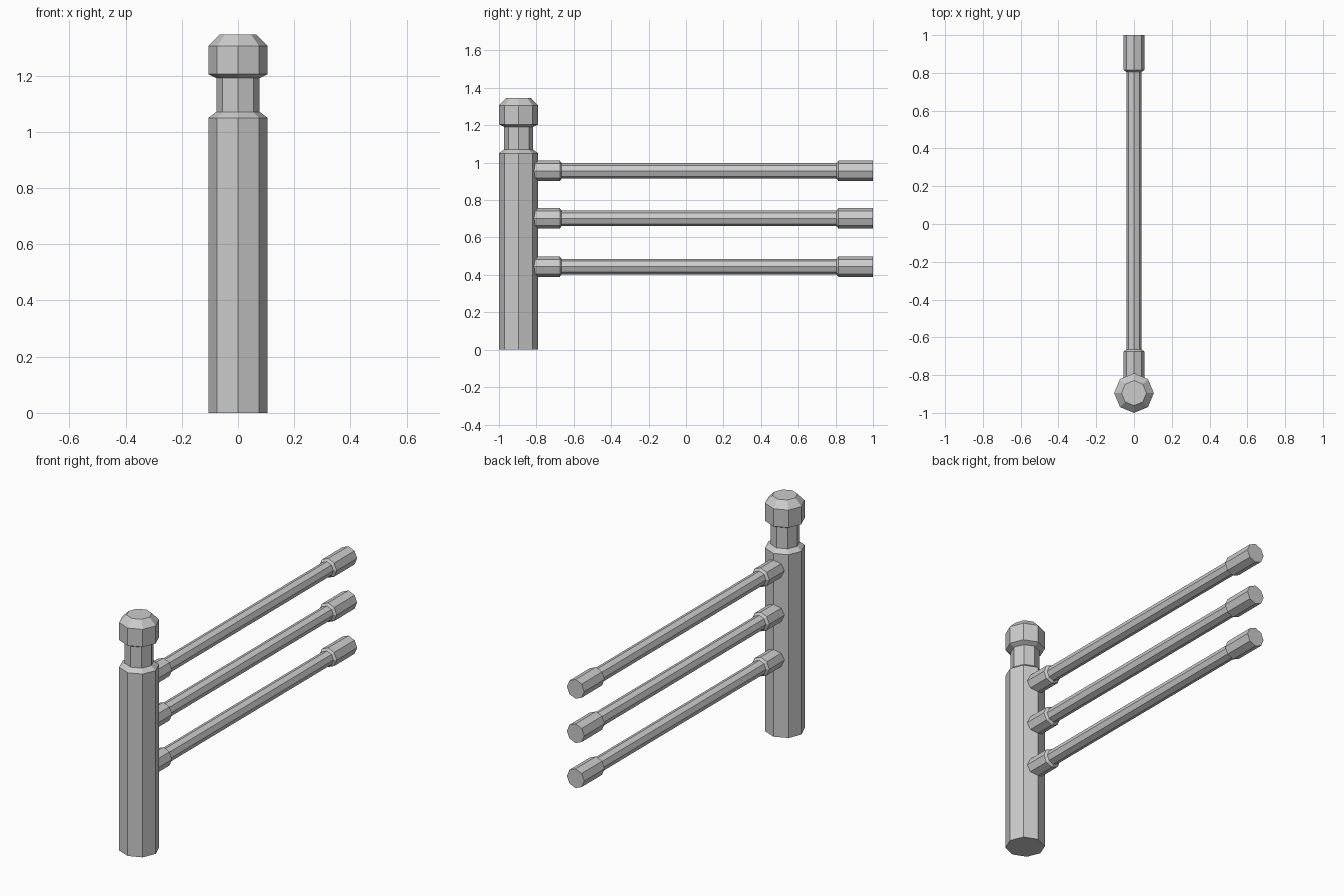
import bpy, bmesh
from math import cos, sin, pi
from mathutils import Vector

if "Cube" in bpy.data.objects:
    bpy.data.objects.remove(bpy.data.objects["Cube"])

SIDES = 8


def lathe(name, profile, origin, axis):
    """Flat-faced octagonal solid from (radius, distance along axis) pairs."""
    bm = bmesh.new()
    rings = []
    for r, d in profile:
        ring = []
        for i in range(SIDES):
            a = 2 * pi * i / SIDES
            u, v = r * cos(a), r * sin(a)
            p = (u, v, d) if axis == 'Z' else (u, d, v)
            ring.append(bm.verts.new(Vector(p) + Vector(origin)))
        rings.append(ring)
    for lo, hi in zip(rings, rings[1:]):
        for i in range(SIDES):
            j = (i + 1) % SIDES
            bm.faces.new((lo[i], lo[j], hi[j], hi[i]))
    bm.faces.new(rings[0])
    bm.faces.new(rings[-1])
    bmesh.ops.recalc_face_normals(bm, faces=bm.faces)
    mesh = bpy.data.meshes.new(name)
    bm.to_mesh(mesh)
    bm.free()
    obj = bpy.data.objects.new(name, mesh)
    bpy.context.collection.objects.link(obj)
    return obj


# Post with a narrow neck and chamfered head
lathe("post", [(0.105, 0), (0.105, 1.05), (0.077, 1.071), (0.077, 1.191),
               (0.105, 1.205), (0.105, 1.306), (0.066, 1.346)],
      (0, -0.895, 0), 'Z')

# Three rails with thicker sleeves at both ends
rail = [(0.055, -0.855), (0.055, -0.675), (0.041, -0.665),
        (0.041, 0.805), (0.055, 0.815), (0.055, 1.0)]
for name, z in (("lower_rail", 0.444), ("middle_rail", 0.702), ("upper_rail", 0.956)):
    lathe(name, rail, (0, 0, z), 'Y')
